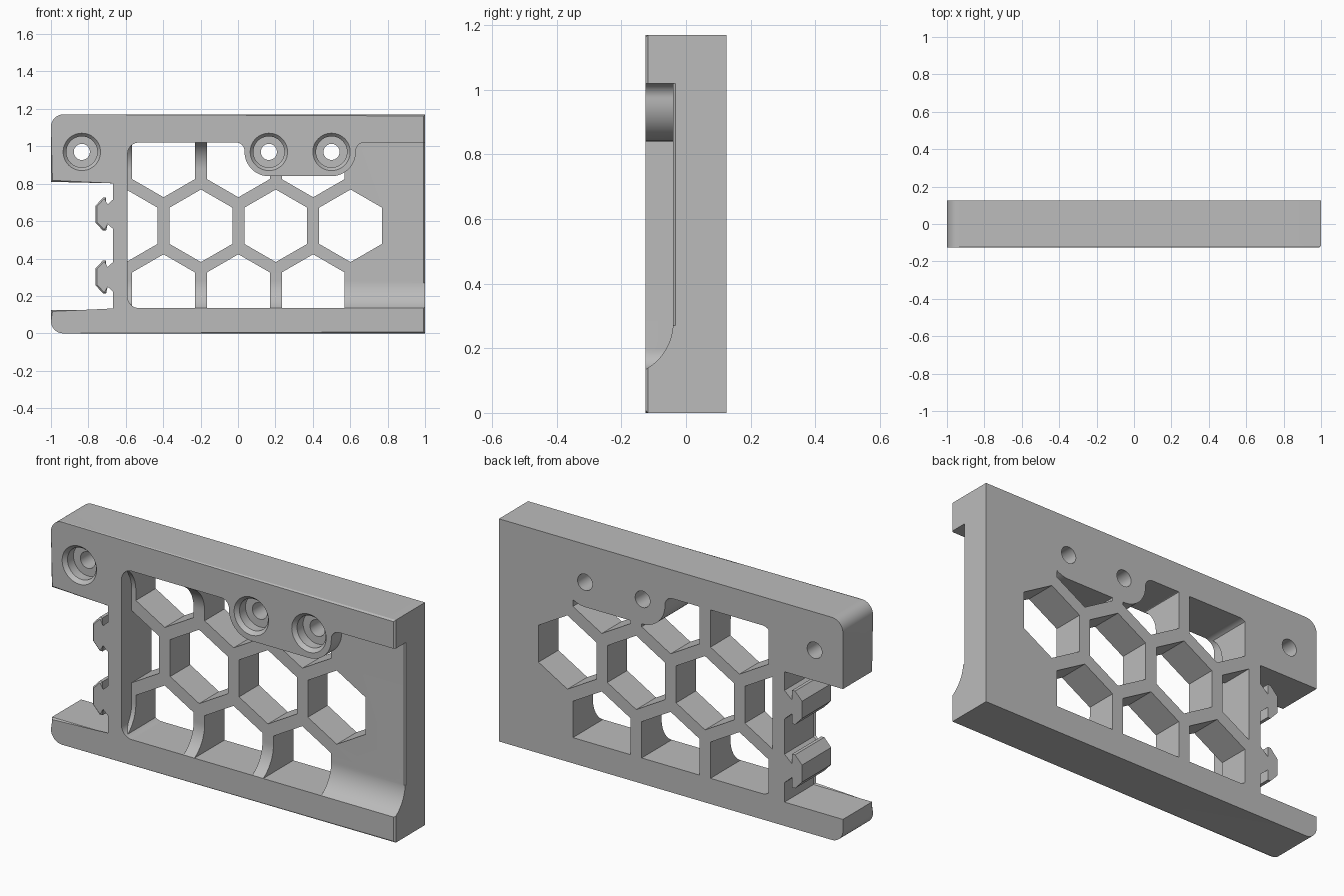
import bpy, bmesh, math
from mathutils import Vector

if "Cube" in bpy.data.objects:
    bpy.data.objects.remove(bpy.data.objects["Cube"], do_unlink=True)

GREY = (0.50, 0.50, 0.50, 1)
grey = bpy.data.materials.new("plain_grey")
grey.use_nodes = True
grey.diffuse_color = GREY
grey.node_tree.nodes["Principled BSDF"].inputs["Base Color"].default_value = GREY

FRONT, BACK, FLOOR = -0.125, 0.125, -0.04
LOW, HIGH = 0.135, 1.02          # recess bottom and top
CHAMFER = 0.008


def rounded(corners, steps=12):
    """Outline from (a, b, radius) corners, each rounded by a tangent arc."""
    out = []
    for i, (a, b, r) in enumerate(corners):
        p = Vector((a, b))
        if r == 0:
            out.append(p)
            continue
        u = (Vector(corners[i - 1][:2]) - p).normalized()
        v = (Vector(corners[(i + 1) % len(corners)][:2]) - p).normalized()
        half = u.angle(v) / 2
        centre = p + (u + v).normalized() * r / math.sin(half)
        start = p + u * r / math.tan(half) - centre
        end = p + v * r / math.tan(half) - centre
        sweep = math.atan2(start.cross(end), start.dot(end))
        for k in range(steps + 1):
            t = sweep * k / steps
            c, s = math.cos(t), math.sin(t)
            out.append(centre + Vector((start.x * c - start.y * s, start.x * s + start.y * c)))
    return out


def along_y(a, b, t):
    return (a, t, b)


def along_x(a, b, t):
    return (t, a, b)


def along_z(a, b, t):
    return (a, b, t)


def loft(bm, rings):
    """Closed solid through rings of equal length; returns the first cap."""
    loops = [[bm.verts.new(p) for p in ring] for ring in rings]
    n = len(loops[0])
    for lo, hi in zip(loops, loops[1:]):
        for i in range(n):
            j = (i + 1) % n
            bm.faces.new((lo[i], lo[j], hi[j], hi[i]))
    bm.faces.new(loops[-1])
    return bm.faces.new(loops[0][::-1])


def prism(bm, outline, lo, hi, axis):
    return loft(bm, [[axis(a, b, t) for a, b in outline] for t in (lo, hi)])


def finish(bm, name):
    bmesh.ops.recalc_face_normals(bm, faces=bm.faces[:])
    mesh = bpy.data.meshes.new(name)
    bm.to_mesh(mesh)
    bm.free()
    mesh.materials.append(grey)
    obj = bpy.data.objects.new(name, mesh)
    bpy.context.collection.objects.link(obj)
    return obj


def make_prism(name, outline, lo, hi, axis=along_y):
    bm = bmesh.new()
    prism(bm, outline, lo, hi, axis)
    return finish(bm, name)


def boolean(target, tool, operation="DIFFERENCE", keep=False):
    mod = target.modifiers.new("cut", "BOOLEAN")
    mod.operation, mod.object, mod.solver = operation, tool, "EXACT"
    bpy.context.view_layer.objects.active = target
    bpy.ops.object.modifier_apply(modifier=mod.name)
    if not keep:
        bpy.data.objects.remove(tool, do_unlink=True)


# Plate outline, with two hooks on the edge of the left-hand notch
WALL = -0.66
upper_hook = [(WALL, .075), (-.705, .035), (-.705, .088), (-.722, .088), (-.762, .045)]
hook = upper_hook + [(x, -z) for x, z in reversed(upper_hook)]
corners = [(1, 0, 0), (1, 1.17, 0), (-1, 1.17, .065), (-1, .81, 0), (WALL, .81, 0)]
for hook_z in (.637, .302):
    corners += [(x, hook_z + z, 0) for x, z in hook]
corners += [(WALL, .125, 0), (-1, .125, 0), (-1, 0, .065)]

bm = bmesh.new()
cap = prism(bm, rounded(corners), FRONT, BACK, along_y)
bmesh.ops.bevel(bm, geom=list(cap.edges), offset=CHAMFER, segments=1,
                affect="EDGES", clamp_overlap=False)
plate = finish(bm, "bracket_plate")

# Recess outline, dipping around the boss that carries two screws
window = rounded([(-.59, LOW, .06), (1.2, LOW, 0), (1.2, HIGH, 0), (.63, HIGH, .045),
                  (.63, .84, .13), (.035, .84, .13), (.035, HIGH, .045), (-.59, HIGH, .06)])
window_cutter = make_prism("window_cutter", window, -.3, .3)
recess = make_prism("recess_cutter", window, -.3, FLOOR)

# Curved runs from the recess floor to its bottom edge and part of its top edge
RADIUS, RISE = .166, .145
sweep = math.asin(RISE / RADIUS)
curve = []
for k in range(17):
    t = sweep * k / 16
    curve.append((FLOOR - RADIUS + RADIUS * math.cos(t), LOW + RISE - RADIUS * math.sin(t)))
profile = curve + [(FRONT, .05), (.05, .05), (.05, LOW + RISE)]
boolean(recess, make_prism("lower_curve", profile, -1, 1.5, along_x))
flipped = [(y, LOW + HIGH - z) for y, z in profile]
boolean(recess, make_prism("upper_curve", flipped, -1, .1, along_x))

# Honeycomb openings, trimmed to the window
PITCH, APOTHEM, MIDDLE = .4, .168, .575
size = APOTHEM / math.cos(math.pi / 6)
hexagon = [(size * math.sin(k * math.pi / 3), size * math.cos(k * math.pi / 3)) for k in range(6)]
bm = bmesh.new()
for row, xs in ((-1, (-.4, 0, .4)), (0, (-.6, -.2, .2, .6)), (1, (-.4, 0, .4))):
    z = MIDDLE + row * PITCH * math.sin(math.pi / 3)
    for x in xs:
        prism(bm, [(x + .002 + a, z + b) for a, b in hexagon], -.25, .25, along_y)
honeycomb = finish(bm, "honeycomb_cutter")
boolean(honeycomb, window_cutter, "INTERSECT")

# Counterbored screw holes with a tapered mouth
bm = bmesh.new()
for x in (-.835, .165, .5):
    rings = []
    for y, r in ((-.145, .117), (-.105, .083), (-.055, .083), (-.055, .043), (.2, .043)):
        rings.append([(x + r * math.cos(k * math.pi / 24), y, .97 + r * math.sin(k * math.pi / 24))
                      for k in range(48)])
    loft(bm, rings)
screw_holes = finish(bm, "screw_hole_cutter")

# Chamfer on the open end of the recess floor
end_chamfer = make_prism("end_chamfer", [(1 - CHAMFER, FLOOR), (1.01, FLOOR - .02),
                                         (1.01, FLOOR + CHAMFER + .01)], .27, HIGH, along_z)

for cutter in (recess, honeycomb, screw_holes, end_chamfer):
    boolean(plate, cutter)

# Smooth the arcs, keep the edges crisp
bpy.ops.object.select_all(action="DESELECT")
plate.select_set(True)
bpy.context.view_layer.objects.active = plate
bpy.ops.object.shade_smooth_by_angle(angle=math.radians(25))
